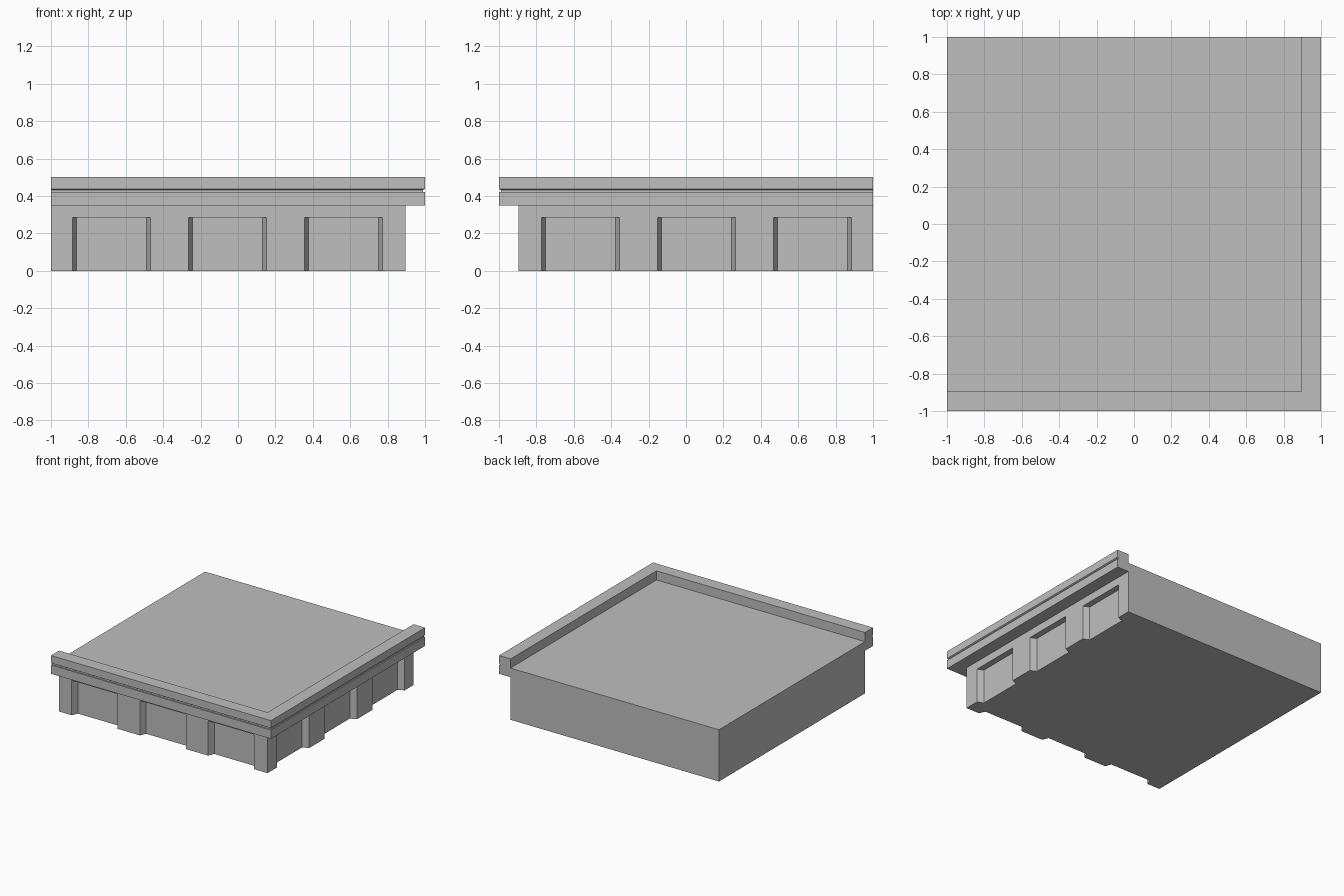
import bpy, bmesh

cube = bpy.data.objects.get("Cube")
if cube:
    bpy.data.objects.remove(cube, do_unlink=True)

WALL = 0.895          # distance of the two decorated walls from the centre
DECK = 0.425          # height of the flat roof
DEPTH, SLANT = 0.05, 0.021

stone = bpy.data.materials.new("grey_stone")
stone.use_nodes = True
COLOUR = (0.52, 0.52, 0.52, 1)
stone.diffuse_color = COLOUR
stone.node_tree.nodes["Principled BSDF"].inputs["Base Color"].default_value = COLOUR


def finish(bm, name):
    bmesh.ops.recalc_face_normals(bm, faces=bm.faces)
    mesh = bpy.data.meshes.new(name)
    bm.to_mesh(mesh)
    bm.free()
    mesh.materials.append(stone)
    obj = bpy.data.objects.new(name, mesh)
    bpy.context.collection.objects.link(obj)
    return obj


def loft(bm, rings):
    """Join equal rings of points into a capped solid."""
    loops = [[bm.verts.new(p) for p in ring] for ring in rings]
    for a, b in zip(loops, loops[1:]):
        for i in range(len(a)):
            j = (i + 1) % len(a)
            bm.faces.new((a[i], a[j], b[j], b[i]))
    bm.faces.new(loops[0])
    bm.faces.new(loops[-1])


# Building block, flush at the left and back edges of the tile
bm = bmesh.new()
base = [(-1, -WALL), (WALL, -WALL), (WALL, 1), (-1, 1)]
loft(bm, [[(x, y, z) for x, y in base] for z in (0, DECK)])
body = finish(bm, "building_block")

# Splayed bays cut into the front wall and, mirrored on the diagonal, the side wall
bm = bmesh.new()
over = 0.02
flare = SLANT * over / DEPTH
for bay in range(3):
    u0 = -0.885 + bay * 0.62
    u1 = u0 + 0.418
    plan = [(u0 - flare, -WALL - over), (u1 + flare, -WALL - over),
            (u1 - SLANT, -WALL + DEPTH), (u0 + SLANT, -WALL + DEPTH)]
    for outline in (plan, [(-y, -x) for x, y in plan]):
        loft(bm, [[(x, y, z) for x, y in outline] for z in (-0.1, 0.285)])
cutter = finish(bm, "bay_cutter")
cutter.hide_render = True

cut = body.modifiers.new("bays", 'BOOLEAN')
cut.operation = 'DIFFERENCE'
cut.solver = 'EXACT'
cut.object = cutter
bpy.context.view_layer.objects.active = body
bpy.ops.object.modifier_apply(modifier=cut.name)
bpy.data.objects.remove(cutter, do_unlink=True)

# Grooved cornice and parapet, mitred round the front corner
profile = [(0, 0.35), (0.105, 0.35), (0.105, 0.422), (0.095, 0.422),
           (0.095, 0.432), (0.105, 0.438), (0.105, 0.5), (0, 0.5)]
bm = bmesh.new()
loft(bm, [[(-1, -WALL - o, z) for o, z in profile],
          [(WALL + o, -WALL - o, z) for o, z in profile],
          [(WALL + o, 1, z) for o, z in profile]])
finish(bm, "cornice")
